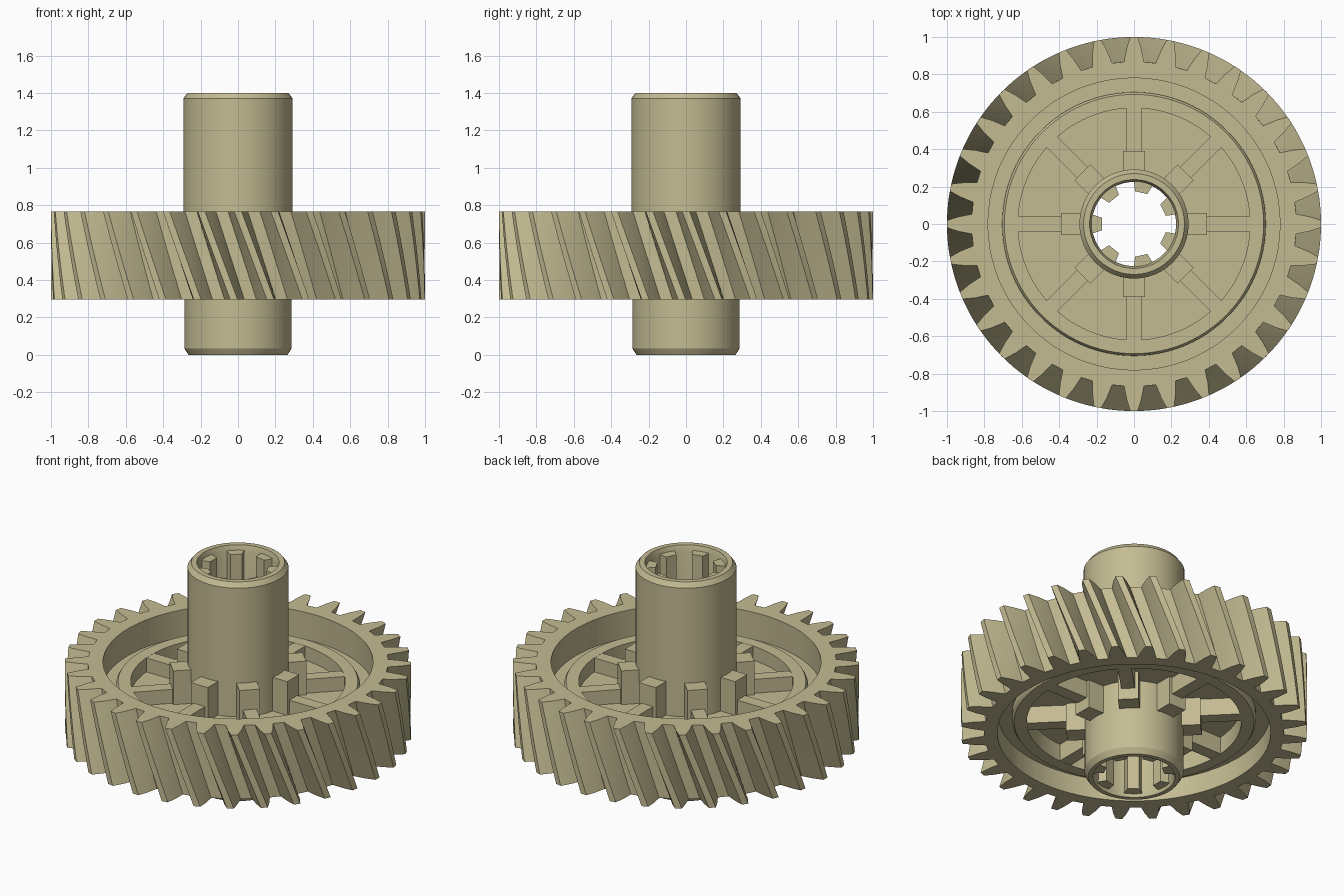
import bpy, bmesh
from math import cos, sin, pi, radians

cube = bpy.data.objects.get("Cube")
if cube:
    bpy.data.objects.remove(cube, do_unlink=True)

tan = bpy.data.materials.new("khaki plastic")
tan.use_nodes = True
colour = (0.55, 0.5, 0.29, 1)
tan.diffuse_color = colour
tan.node_tree.nodes["Principled BSDF"].inputs["Base Color"].default_value = colour


def finish(name, bm, angle=30):
    bmesh.ops.recalc_face_normals(bm, faces=bm.faces)
    mesh = bpy.data.meshes.new(name)
    bm.to_mesh(mesh)
    bm.free()
    mesh.materials.append(tan)
    obj = bpy.data.objects.new(name, mesh)
    bpy.context.collection.objects.link(obj)
    bpy.ops.object.select_all(action='DESELECT')
    bpy.context.view_layer.objects.active = obj
    obj.select_set(True)
    bpy.ops.object.shade_smooth_by_angle(angle=radians(angle))
    return obj


def ring(bm, polar, z):
    return [bm.verts.new((r * cos(a), r * sin(a), z)) for r, a in polar]


def bridge(bm, a, b):
    n = len(a)
    for i in range(n):
        j = (i + 1) % n
        bm.faces.new((a[i], a[j], b[j], b[i]))


def lathe(name, profile, sides):
    # Revolve a closed (radius, height) outline about the axle
    bm = bmesh.new()
    angles = [2 * pi * i / sides for i in range(sides)]
    rings = [ring(bm, [(r, a) for a in angles], z) for r, z in profile]
    for i, loop in enumerate(rings):
        bridge(bm, loop, rings[(i + 1) % len(rings)])
    return finish(name, bm)


def radial_bars(name, count, start, r0, r1, z0, z1, half0, half1=None):
    # Bars around the axle, optionally tapered from half0 (inner) to half1
    half1 = half1 or half0
    bm = bmesh.new()
    outline = [(r0, -half0), (r1, -half1), (r1, half1), (r0, half0)]
    for k in range(count):
        a = start + 2 * pi * k / count
        loops = [[bm.verts.new((x * cos(a) - y * sin(a), x * sin(a) + y * cos(a), z))
                  for x, y in outline] for z in (z0, z1)]
        bridge(bm, *loops)
        for loop in loops:
            bm.faces.new(loop)
    return finish(name, bm)


# Helical toothed rim
TEETH, TIP, ROOT = 32, 1.0, 0.868
RIM_LOW, RIM_HIGH = 0.295, 0.765
TWIST, STEPS = radians(10), 8
pitch = 2 * pi / TEETH
tooth = [(ROOT, -0.31), (0.94, -0.21), (TIP, -0.1), (TIP, 0.1), (0.94, 0.21), (ROOT, 0.31)]
section = [(r, (k + f) * pitch) for k in range(TEETH) for r, f in tooth]

bm = bmesh.new()
levels = []
for s in range(STEPS + 1):
    t = s / STEPS
    levels.append(ring(bm, [(r, a + TWIST * (1 - t)) for r, a in section],
                       RIM_LOW + t * (RIM_HIGH - RIM_LOW)))
for low, high in zip(levels, levels[1:]):
    bridge(bm, low, high)
bottom = ring(bm, [(0.79, a + TWIST) for r, a in section], RIM_LOW)
top = ring(bm, [(0.78, a) for r, a in section], RIM_HIGH)
bridge(bm, levels[0], bottom)
bridge(bm, levels[-1], top)
# inner wall pairs vertices lying at nearly the same angle
shift = round(TWIST / pitch) * len(tooth)
bridge(bm, bottom, top[shift:] + top[:shift])
finish("toothed_rim", bm)

# Web with a raised ring on both sides
lathe("web_disc", [
    (0.25, 0.55), (0.62, 0.55), (0.62, 0.64), (0.693, 0.64), (0.705, 0.62), (0.705, 0.59),
    (0.82, 0.59), (0.82, 0.42), (0.705, 0.42), (0.705, 0.385), (0.693, 0.365), (0.62, 0.365),
    (0.62, 0.475), (0.25, 0.475)], 96)

# Spokes and the blocks that brace them against the hub
radial_bars("spokes", 8, 0, 0.26, 0.65, 0.366, 0.639, 0.04)
radial_bars("hub_blocks", 8, 0, 0.26, 0.39, 0.295, 0.765, 0.06)

# Hollow hub with chamfered ends
lathe("hub", [
    (0.265, 0), (0.287, 0.035), (0.287, 0.53), (0.292, 0.53), (0.292, 1.37), (0.27, 1.4),
    (0.238, 1.4), (0.225, 1.36), (0.225, 0.04), (0.238, 0)], 48)

# Splines inside the bore
radial_bars("bore_splines", 7, pi, 0.172, 0.235, 0.02, 1.37, 0.034, 0.055)
